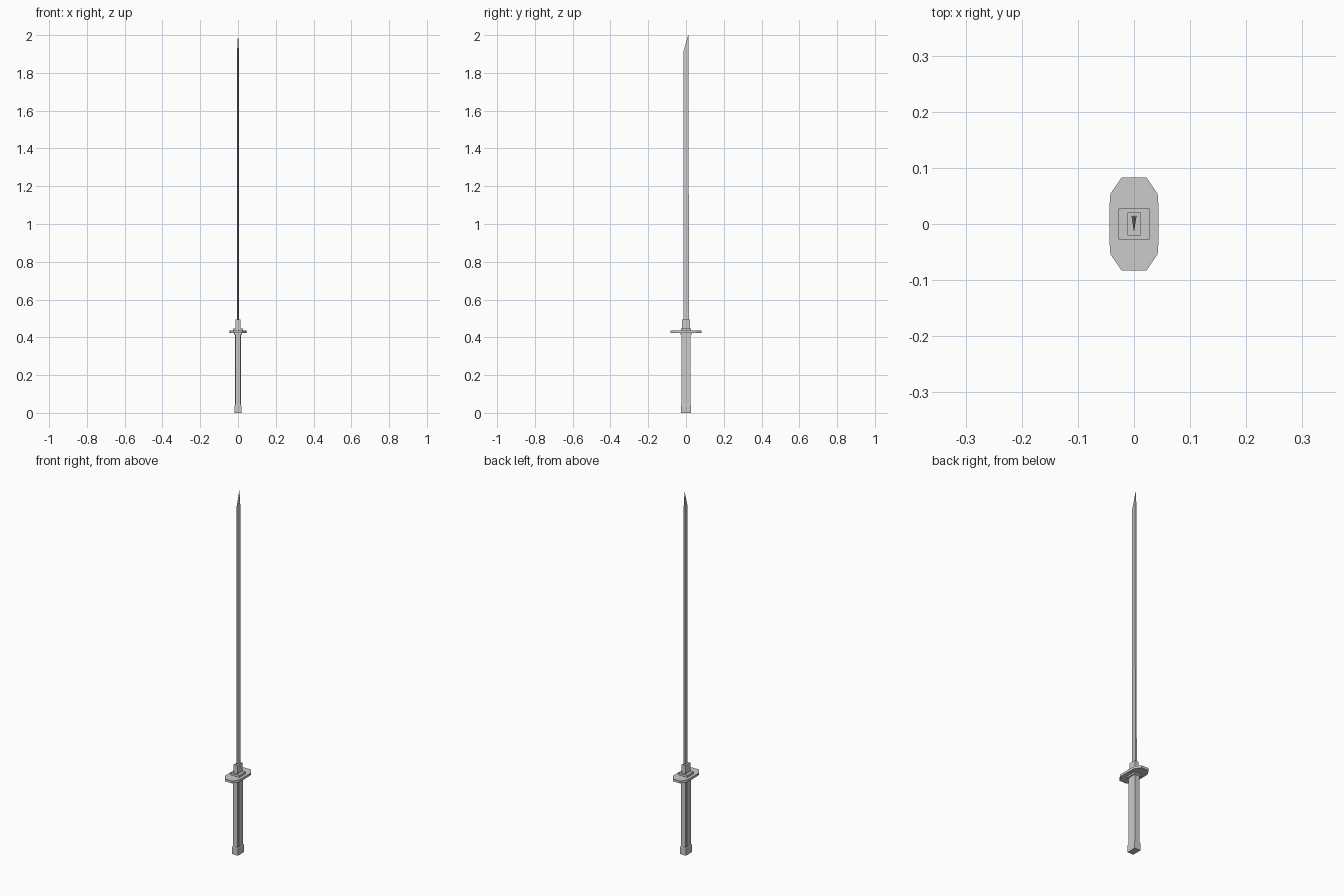
import bpy, bmesh

if "Cube" in bpy.data.objects:
    bpy.data.objects.remove(bpy.data.objects["Cube"])


def loft(name, rings):
    """Solid through a stack of equal-length rings of 3D points, capped at both ends."""
    bm = bmesh.new()
    loops = [[bm.verts.new(p) for p in ring] for ring in rings]
    n = len(loops[0])
    for a, b in zip(loops, loops[1:]):
        for i in range(n):
            j = (i + 1) % n
            bm.faces.new((a[i], a[j], b[j], b[i]))
    bm.faces.new(loops[0][::-1])
    bm.faces.new(loops[-1])
    bmesh.ops.recalc_face_normals(bm, faces=bm.faces)
    mesh = bpy.data.meshes.new(name)
    bm.to_mesh(mesh)
    bm.free()
    ob = bpy.data.objects.new(name, mesh)
    bpy.context.collection.objects.link(ob)
    return ob


def rect(x, y, z):
    return [(-x, -y, z), (x, -y, z), (x, y, z), (-x, y, z)]


# Grip with a raised strip on each broad side, and its end cap
loft("grip", [rect(0.0145, 0.0245, z) for z in (0.03, 0.42)])
loft("grip_side_strips", [rect(0.0155, 0.015, z) for z in (0.03, 0.42)])
loft("pommel", [rect(0.018, 0.027, 0), rect(0.018, 0.027, 0.038), rect(0.016, 0.0255, 0.044)])

# Guard: thin plate with a slightly bowed long side
half = [(0.022, -0.083), (0.042, -0.054), (0.044, -0.028), (0.044, 0.028), (0.042, 0.054), (0.022, 0.083)]
outline = half + [(-x, -y) for x, y in half]
loft("guard", [[(x, y, z) for x, y in outline] for z in (0.422, 0.435)])

# Washers on both faces of the guard
loft("upper_washer", [rect(0.0277, 0.0277, z) for z in (0.434, 0.447)])
loft("lower_washer", [rect(0.0215, 0.0285, z) for z in (0.413, 0.424)])

# Blade collar
loft("blade_collar", [rect(0.012, 0.0205, z) for z in (0.44, 0.494)])

# Blade: wedge section with a flat spine at +y and a slanted tip
loft("blade", [
    [(0, -0.014, 0.48), (0.0045, 0.0155, 0.48), (-0.0045, 0.0155, 0.48)],
    [(0, -0.014, 1.91), (0.0045, 0.0135, 1.92), (-0.0045, 0.0135, 1.92)],
    [(0, 0.0115, 2.0), (0.0005, 0.0125, 1.999), (-0.0005, 0.0125, 1.999)],
])
